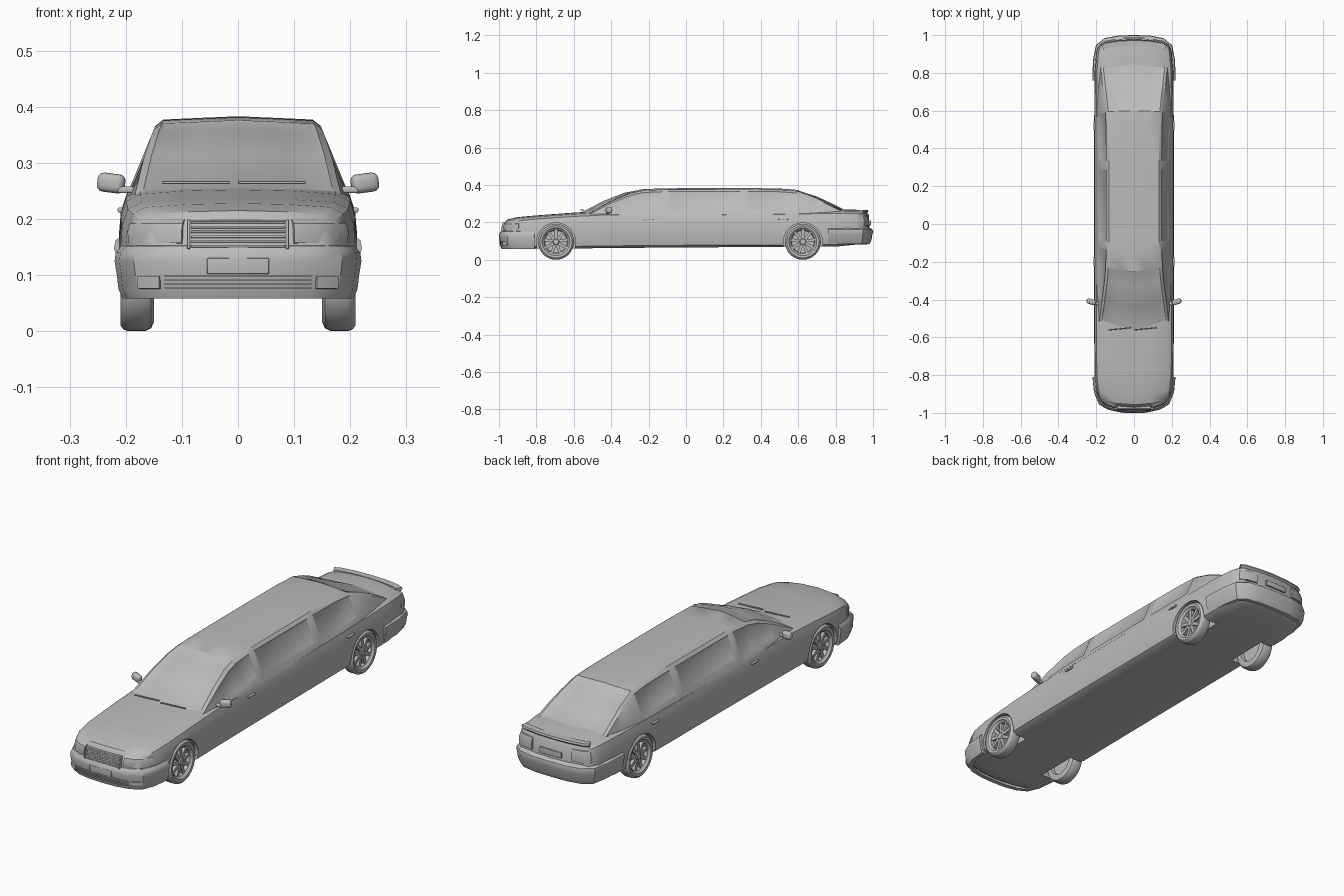
import bpy, bmesh, math
from mathutils import Matrix, Vector

cube = bpy.data.objects.get("Cube")
if cube:
    bpy.data.objects.remove(cube, do_unlink=True)

grey = bpy.data.materials.new("plain_grey")
grey.use_nodes = True
grey.diffuse_color = (0.5, 0.5, 0.5, 1)
grey.node_tree.nodes["Principled BSDF"].inputs["Base Color"].default_value = (0.5, 0.5, 0.5, 1)
parts = []


def finish(name, bm):
    bmesh.ops.recalc_face_normals(bm, faces=bm.faces)
    mesh = bpy.data.meshes.new(name)
    bm.to_mesh(mesh)
    bm.free()
    mesh.materials.append(grey)
    ob = bpy.data.objects.new(name, mesh)
    bpy.context.collection.objects.link(ob)
    parts.append(ob)
    return ob


def loft(rings, cap=True, closed=True):
    """Skin a row of equal rings; returns the mesh and faces[span][segment]."""
    bm = bmesh.new()
    rows = [[bm.verts.new(p) for p in ring] for ring in rings]
    n = len(rows[0])
    segs = n if closed else n - 1
    faces = [[bm.faces.new((a[i], a[(i + 1) % n], b[(i + 1) % n], b[i])) for i in range(segs)]
             for a, b in zip(rows, rows[1:])]
    if cap:
        bm.faces.new(rows[0])
        bm.faces.new(rows[-1])
    bmesh.ops.recalc_face_normals(bm, faces=bm.faces)
    return bm, faces


def lathe(name, profile, y, z, side=1, steps=40):
    """Spin a (radius, x) profile about a sideways axle."""
    rings = []
    for k in range(steps):
        a = math.tau * k / steps
        rings.append([(side * x, y + r * math.cos(a), z + r * math.sin(a)) for r, x in profile])
    bm, _ = loft(rings + [rings[0]], cap=False, closed=False)
    bmesh.ops.remove_doubles(bm, verts=bm.verts, dist=0.0001)
    return finish(name, bm)


def box(name, loc, size, bevel=0.0, turn=None):
    bm = bmesh.new()
    bmesh.ops.create_cube(bm, size=1, matrix=Matrix.Diagonal((*size, 1)))
    if bevel:
        bmesh.ops.bevel(bm, geom=bm.edges[:], offset=bevel, segments=3, affect='EDGES', profile=0.5)
    bmesh.ops.transform(bm, matrix=Matrix.Translation(loc) @ (turn or Matrix()), verts=bm.verts)
    return finish(name, bm)


def sweep(name, path, profile, side=0):
    """Carry an (outset, z) profile along a plan path; side 0 wraps the whole end."""
    if side == 0:
        path = [(-x, y) for x, y in reversed(path) if x > 0] + path
    end = 1 if path[0][1] > 0 else -1
    rings = []
    for i, p in enumerate(path):
        d = Vector(path[min(i + 1, len(path) - 1)]) - Vector(path[max(i - 1, 0)])
        d.normalize()
        rings.append([((side or 1) * (p[0] - end * d.y * o), p[1] + end * d.x * o, z) for o, z in profile])
    return finish(name, loft(rings)[0])


def bowed(x, y, z, bow):
    return (x, y + bow * (x / 0.2) ** 2, z)


# Lower body: y, half width, bottom, deck height, bow of the end in plan
stations = [
    (-0.982, .160, .130, .132, .04), (-0.977, .165, .075, .188, .04), (-0.957, .185, .062, .213, .04),
    (-0.90, .200, .06, .226, .02), (-0.80, .209, .06, .235, 0), (-0.60, .212, .06, .250, 0),
    (-0.45, .212, .062, .258, 0), (0, .212, .066, .258, 0), (0.50, .212, .068, .262, 0),
    (0.80, .209, .07, .268, 0), (0.92, .200, .082, .265, -.01), (0.963, .188, .09, .259, -.025),
    (0.978, .175, .10, .236, -.03), (0.981, .172, .15, .152, -.03)]
section = [(.5, 0), (.86, 0), (.97, .06), (1, .25), (1, .55), (.985, .75), (.94, .9), (.82, .97), (.45, 1)]
rings = []
for y, w, lo, hi, bow in stations:
    half = [(u * w, lo + f * (hi - lo)) for u, f in section]
    outline = [(0, lo)] + half + [(0, hi + .002)] + [(-x, z) for x, z in reversed(half)]
    rings.append([bowed(x, y, z, bow) for x, z in outline])
body = finish("body", loft(rings)[0])

# Wheel arches cut out of the body
axles = {"front": -0.695, "rear": 0.625}
for label, y in axles.items():
    for side in (1, -1):
        cutter = lathe("arch_cutter", [(0, .13), (.105, .13), (.105, .3), (0, .3)], y, .092, side)
        cutter.hide_render = True
        mod = body.modifiers.new("arch", 'BOOLEAN')
        mod.operation, mod.solver, mod.object = 'DIFFERENCE', 'EXACT', cutter
        bpy.context.view_layer.objects.active = body
        bpy.ops.object.modifier_apply(modifier=mod.name)
        parts.remove(cutter)
        bpy.data.objects.remove(cutter, do_unlink=True)

# Cabin: y, roof height, bow, width factor; windows are inset faces
cabin_rows = [
    (-0.575, .245, .07, .93), (-0.44, .315, .07, .98), (-0.33, .358, .06, 1), (-0.25, .373, .04, 1),
    (-0.14, .378, .02, 1), (-0.10, .379, .01, 1), (0.29, .380, 0, 1), (0.33, .380, 0, 1),
    (0.50, .378, 0, 1), (0.60, .370, -.01, 1), (0.70, .338, -.03, .98), (0.77, .306, -.03, .96),
    (0.86, .262, -.04, .92)]
rings = []
for y, top, bow, k in cabin_rows:
    half = []
    for u, f in ((1, 0), (1, .2), (1, .9), (.93, .98), (.5, 1)):
        z = .235 + f * (top - .235)
        half.append((u * k * (.195 - .41 * (z - .25)), z))
    outline = half + [(0, top + .003)] + [(-x, z) for x, z in reversed(half)]
    rings.append([bowed(x, y, z, bow) for x, z in outline])
bm, grid = loft(rings)
panes = [[grid[s][i] for s in spans for i in (3, 4, 5, 6)] for spans in ((0, 1, 2), (9, 10, 11))]
panes += [[grid[s][i] for s in spans] for spans in ((1, 2, 3), (5,), (7, 8)) for i in (1, 8)]
for pane in panes:
    bmesh.ops.inset_region(bm, faces=pane, thickness=.006, depth=-.003, use_even_offset=True)
finish("cabin", bm)

# Bumpers
front_path = [(0, -.986), (.07, -.983), (.13, -.971), (.175, -.945), (.198, -.89), (.206, -.81)]
rear_path = [(0, .985), (.08, .983), (.15, .97), (.188, .94), (.202, .87), (.206, .76)]
sweep("front_bumper", front_path,
      [(-.02, .058), (0, .058), (.007, .075), (.01, .1), (.014, .125), (.012, .14), (.002, .152), (-.02, .154)])
sweep("rear_bumper", rear_path,
      [(-.02, .082), (-.004, .084), (.007, .105), (.011, .135), (.015, .148), (.012, .162), (0, .17), (-.02, .172)])

# Lower intake slats, front plate and fog lamps
for i in range(4):
    z = .076 + i * .007
    sweep("intake_slat", [(0, -.986), (.07, -.983), (.128, -.971)],
          [(0, z), (.013, z), (.013, z + .003), (0, z + .003)])
box("front_plate", (0, -.994, .116), (.11, .011, .028), .001)
box("rear_plate", (0, .984, .197), (.11, .008, .026), .001)
for side in (1, -1):
    sweep("fog_lamp", [(.135, -.969), (.155, -.959), (.172, -.946)],
          [(0, .075), (.012, .076), (.013, .097), (0, .098)], side)

# Upper grille with slats inside a frame
lean = Matrix.Rotation(math.radians(-12), 4, 'X')
box("grille", (0, -.97, .172), (.178, .024, .05), .004, lean)
for i in range(6):
    h = (i - 2.5) * .0085
    box("grille_slat", (0, -.981 + h * .2, .172 + h), (.168, .01, .004), .001, lean)
for side in (1, -1):
    box("grille_post", (side * .088, -.979, .172), (.005, .014, .054), .002, lean)

# Lamps
for side in (1, -1):
    sweep("headlight", [(.1, -.973), (.14, -.96), (.172, -.938), (.195, -.895)],
          [(-.012, .156), (.001, .157), (.002, .178), (-.003, .192), (-.016, .201)], side)
    sweep("tail_light", [(.1, .976), (.15, .968), (.18, .95), (.197, .9)],
          [(-.012, .18), (.003, .182), (.003, .212), (-.004, .234), (-.016, .238)], side)
sweep("trunk_lip", [(0, .972), (.08, .968), (.15, .957), (.172, .945)],
      [(-.03, .255), (-.004, .25), (.003, .258), (0, .266), (-.03, .266)])

# Wheels with a raised hub, nine spokes and a rounded tyre
wheel = [(0, .2), (.014, .2), (.02, .194), (.021, .182), (.06, .182), (.064, .197), (.07, .2), (.074, .207),
         (.086, .209), (.093, .204), (.096, .196), (.096, .166), (.091, .155), (.08, .15), (.064, .152),
         (.06, .168), (0, .168)]
for label, y in axles.items():
    for name, side in (("left", 1), ("right", -1)):
        lathe(f"{label}_{name}_wheel", wheel, y, .096, side)
        bm = bmesh.new()
        for k in range(9):
            bmesh.ops.create_cube(bm, size=1, matrix=Matrix.Translation((side * .189, y, .096))
                                  @ Matrix.Rotation(math.tau * k / 9, 4, 'X')
                                  @ Matrix.Translation((0, 0, .04))
                                  @ Matrix.Diagonal((.014, .015, .048, 1)))
        finish(f"{label}_{name}_spokes", bm)

# Mirrors and door handles
for name, side in (("left", 1), ("right", -1)):
    box(f"{name}_mirror", (side * .226, -.412, .264), (.05, .028, .034), .011,
        Matrix.Rotation(side * .3, 4, 'Z') @ Matrix.Rotation(side * -.12, 4, 'Y'))
    box(f"{name}_mirror_arm", (side * .2, -.42, .252), (.03, .018, .012), .004)
    for y in (-.2, .52):
        box(f"{name}_door_handle", (side * .21, y, .216), (.009, .05, .009), .003)

# Wipers resting at the foot of the windscreen
for x in (-.075, .06):
    box("wiper", (x, -.555, .265), (.12, .006, .005), .001, Matrix.Rotation(.1, 4, 'Z'))

bpy.ops.object.select_all(action='DESELECT')
for ob in parts:
    ob.select_set(True)
bpy.context.view_layer.objects.active = body
bpy.ops.object.shade_smooth_by_angle(angle=math.radians(35))
